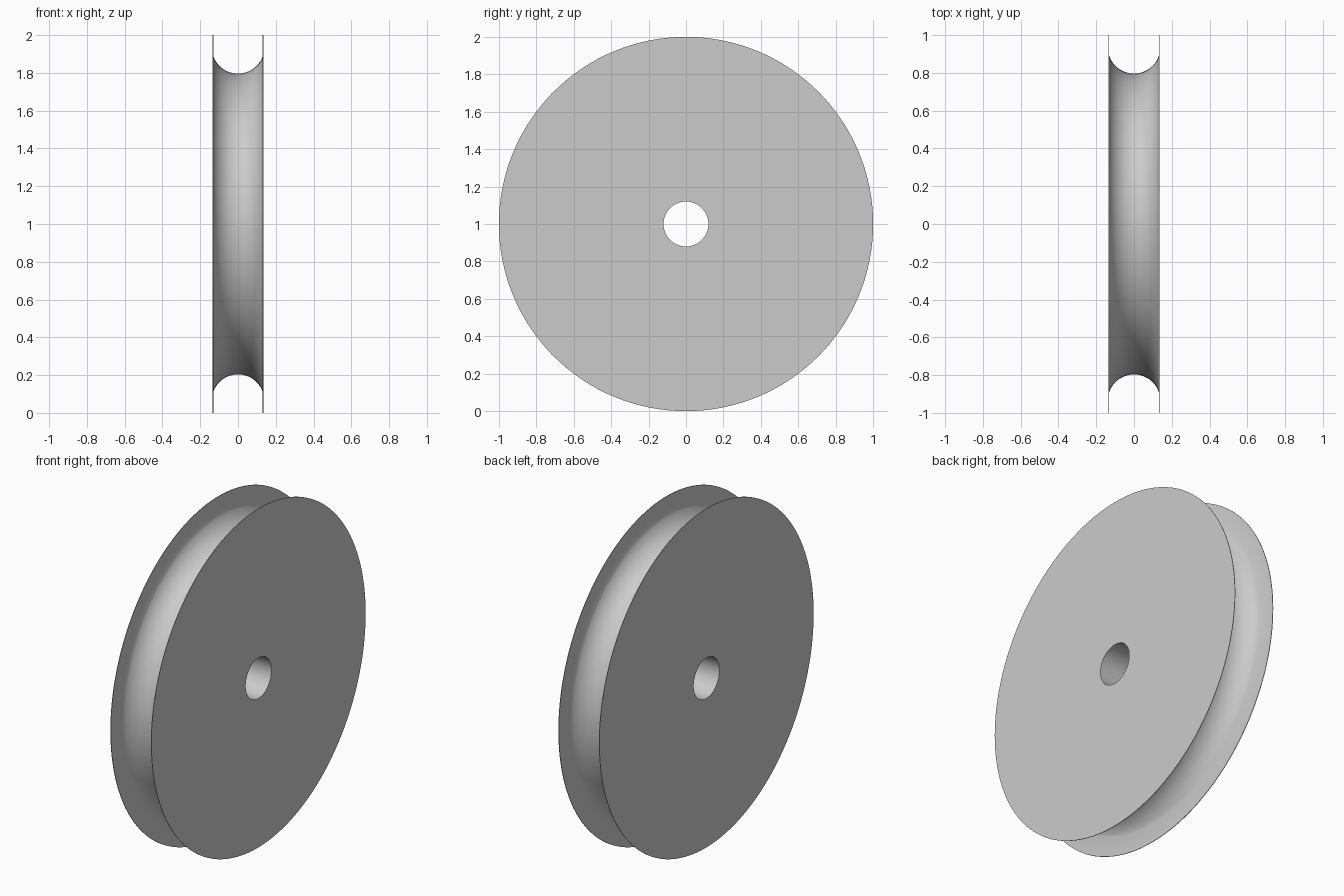
import bpy, bmesh, math
from mathutils import Matrix, Vector

cube = bpy.data.objects.get("Cube")
if cube:
    bpy.data.objects.remove(cube, do_unlink=True)

SEGMENTS = 128
HALF_WIDTH = 0.134
FLANGE = 0.003
RIM, BORE = 1.0, 0.12
GROOVE_FLOOR, GROOVE_EDGE = 0.796, 0.89

# Light grey material
grey = bpy.data.materials.new("light grey")
grey.use_nodes = True
colour = (0.6, 0.6, 0.6, 1)
grey.diffuse_color = colour
grey.node_tree.nodes["Principled BSDF"].inputs["Base Color"].default_value = colour

# Round groove between two thin flanges, as (x, radius) points
inner = HALF_WIDTH - FLANGE
depth = GROOVE_EDGE - GROOVE_FLOOR
arc_radius = (inner ** 2 + depth ** 2) / (2 * depth)
sweep = math.atan2(inner, arc_radius - depth)
groove = []
for i in range(25):
    a = sweep * (i / 12 - 1)
    groove.append((arc_radius * math.sin(a),
                   GROOVE_FLOOR + arc_radius * (1 - math.cos(a))))

profile = [(-HALF_WIDTH, BORE), (-HALF_WIDTH, RIM), (-inner, RIM)]
profile += groove
profile += [(inner, RIM), (HALF_WIDTH, RIM), (HALF_WIDTH, BORE)]

# Spin the closed profile around the axle
bm = bmesh.new()
rings = []
for s in range(SEGMENTS):
    turn = Matrix.Rotation(math.tau * s / SEGMENTS, 3, 'X')
    rings.append([bm.verts.new(turn @ Vector((x, 0, r))) for x, r in profile])
for s in range(SEGMENTS):
    a, b = rings[s], rings[(s + 1) % SEGMENTS]
    for i in range(len(profile)):
        j = (i + 1) % len(profile)
        bm.faces.new((a[i], a[j], b[j], b[i]))
bmesh.ops.recalc_face_normals(bm, faces=bm.faces)

mesh = bpy.data.meshes.new("pulley_wheel")
bm.to_mesh(mesh)
bm.free()
mesh.materials.append(grey)
wheel = bpy.data.objects.new("pulley_wheel", mesh)
wheel.location.z = RIM
bpy.context.collection.objects.link(wheel)

# Smooth the curved surfaces, keep the rims crisp
bpy.ops.object.select_all(action='DESELECT')
wheel.select_set(True)
bpy.context.view_layer.objects.active = wheel
bpy.ops.object.shade_smooth_by_angle(angle=math.radians(30))
